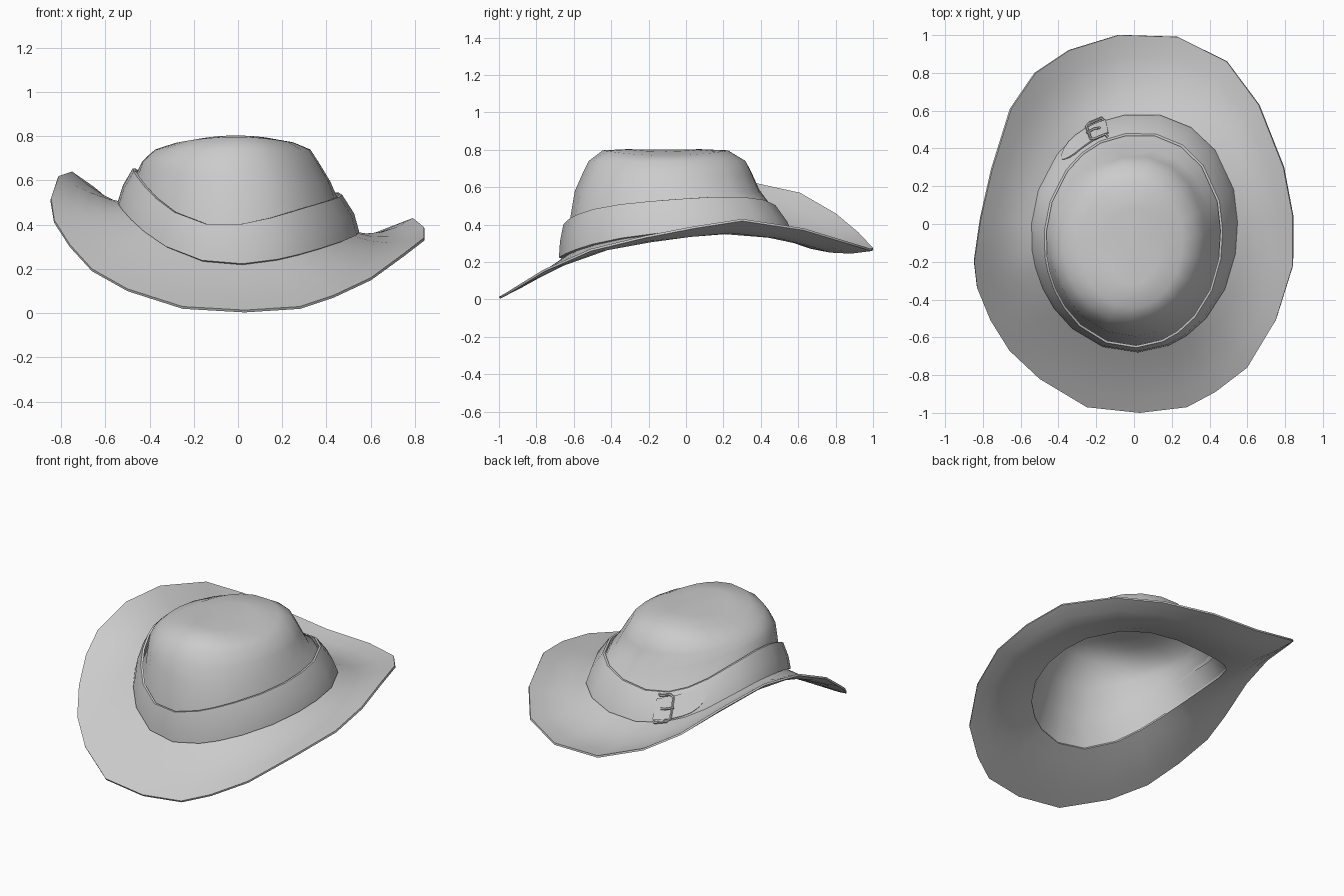
import bpy
from math import sin, cos, atan2, radians

if "Cube" in bpy.data.objects:
    bpy.data.objects.remove(bpy.data.objects["Cube"])

# Brim edge, counter-clockwise from the front
EDGE = [(.03, -1, .014), (.28, -.97, .03), (.43, -.89, .08), (.6, -.76, .16), (.75, -.51, .27),
        (.84, -.22, .34), (.84, .04, .39), (.79, .3, .43), (.66, .63, .38), (.49, .86, .31),
        (.23, .99, .27), (-.08, 1, .275), (-.34, .92, .36), (-.52, .8, .46), (-.65, .61, .57),
        (-.75, .29, .64), (-.81, .03, .62), (-.845, -.2, .52), (-.83, -.34, .42),
        (-.76, -.51, .31), (-.66, -.67, .2), (-.5, -.82, .11), (-.25, -.97, .03)]
ANGLES = [atan2((y + .05) / .63, x / .545) for x, y, z in EDGE]


def low(t):   # height of the hat line where crown meets brim
    return .35 - .07 * cos(t) + .05 * sin(t) + .08 * cos(2 * t) + .08 * cos(t) * sin(t) ** 2


def high(t):  # height of the band's upper edge
    return .518 - .06 * cos(t) + .043 * sin(t) + .075 * cos(2 * t) + .11 * cos(t) * sin(t) ** 2


def ring(cx, cy, rx, ry, zf):
    pts = []
    for t in ANGLES:
        # the head is a little squarer at the back right
        f = 1 + (.055 * sin(2 * t) if sin(t) > 0 and cos(t) > 0 else 0)
        pts.append((cx + rx * f * cos(t), cy + ry * f * sin(t), zf(t)))
    return pts


def finish(name, verts, faces, thick=0, angle=40):
    me = bpy.data.meshes.new(name)
    me.from_pydata(verts, [], faces)
    ob = bpy.data.objects.new(name, me)
    bpy.context.collection.objects.link(ob)
    bpy.ops.object.select_all(action='DESELECT')
    ob.select_set(True)
    bpy.context.view_layer.objects.active = ob
    if thick:
        m = ob.modifiers.new("thickness", 'SOLIDIFY')
        m.thickness = thick
        m.offset = -1
        bpy.ops.object.modifier_apply(modifier=m.name)
    bpy.ops.object.shade_smooth_by_angle(angle=radians(angle))


def loft(name, rings, tip=None, thick=0, angle=40):
    n = len(rings[0])
    verts = [p for r in rings for p in r]
    faces = [(i * n + j, i * n + (j + 1) % n, (i + 1) * n + (j + 1) % n, (i + 1) * n + j)
             for i in range(len(rings) - 1) for j in range(n)]
    if tip:
        verts.append(tip)
        b = (len(rings) - 1) * n
        faces += [(b + j, b + (j + 1) % n, len(verts) - 1) for j in range(n)]
    finish(name, verts, faces, thick, angle)


# Brim: from the curled edge to the head opening, sagging a little at sides and back
opening = ring(0, -.05, .525, .61, low)
brim = []
for k in (0, .25, .5, .75, 1):
    sag = 2 * k * (1 - k)
    brim.append([(o[0] + (i[0] - o[0]) * k, o[1] + (i[1] - o[1]) * k,
                  o[2] + (i[2] - o[2]) * k - (.045 + .028 * sin(t) + .015 * cos(t)) * sag)
                 for o, i, t in zip(EDGE, opening, ANGLES)])
loft("brim", brim, thick=.012)

# Crown: hollow, with a gently flattened top
loft("crown", [
    opening,
    ring(-.005, -.085, .445, .54, high),
    ring(-.01, -.1, .425, .495, lambda t: .61 - .045 * cos(t) + .03 * cos(2 * t)),
    ring(-.02, -.1, .39, .455, lambda t: .68 - .02 * cos(t) + .01 * cos(2 * t)),
    ring(-.025, -.1, .35, .42, lambda t: .74),
    ring(-.015, -.11, .27, .335, lambda t: .783 - .014 * cos(2 * t)),
    ring(-.01, -.12, .15, .2, lambda t: .797 - .006 * cos(2 * t))],
    tip=(-.01, -.12, .801), angle=60)

# Hat band with a free-standing upper lip
loft("band", [
    ring(0, -.05, .53, .615, lambda t: low(t) - .002),
    ring(0, -.05, .545, .63, lambda t: low(t) + .003),
    ring(0, -.065, .522, .609, lambda t: (low(t) + high(t)) / 2),
    ring(-.005, -.0875, .472, .568, high),
    ring(-.005, -.0875, .46, .556, high),
    ring(-.005, -.082, .472, .56, lambda t: high(t) - .06)])


def on_band(deg, v, off):
    """Point on the band at an angle, height share v, lifted by off."""
    t = radians(deg)
    rx = .545 - .073 * v + off
    ry = .63 - .062 * v + off
    return (rx * cos(t), -.05 - .0375 * v + ry * sin(t), low(t) + (high(t) - low(t)) * v)


# Strap end with a rounded tip
cols = [(106, .34), (112, .36), (118, .38), (124, .38), (129, .36), (133, .28), (136, .15), (137.5, .04)]
verts = [on_band(d, .5 + w * s, .014) for d, w in cols for s in (-1, 0, 1)]
faces = [(3 * i + k, 3 * i + 3 + k, 3 * i + 4 + k, 3 * i + 1 + k)
         for i in range(len(cols) - 1) for k in (0, 1)]
finish("strap_end", verts, faces, thick=.012)


def tube(name, pts, radius):
    cu = bpy.data.curves.new(name, 'CURVE')
    cu.dimensions = '3D'
    cu.bevel_depth = radius
    cu.bevel_resolution = 1
    cu.use_fill_caps = True
    sp = cu.splines.new('POLY')
    sp.points.add(len(pts) - 1)
    for p, co in zip(sp.points, pts):
        p.co = (*co, 1)
    ob = bpy.data.objects.new(name, cu)
    bpy.context.collection.objects.link(ob)
    bpy.ops.object.select_all(action='DESELECT')
    ob.select_set(True)
    bpy.context.view_layer.objects.active = ob
    bpy.ops.object.convert(target='MESH')
    bpy.ops.object.shade_smooth_by_angle(angle=radians(50))


# Buckle frame with rounded corners, its ends tucked into the band, and its prong
frame = [(107, .06, 0), (108, .06, .018), (115, .06, .02), (117, .16, .02),
         (117, .84, .02), (115, .94, .02), (108, .94, .018), (107, .94, 0)]
tube("buckle_frame", [on_band(*p) for p in frame], .008)
tube("buckle_prong", [on_band(d, .5, o) for d, o in ((110, .016), (113, .026), (118, .026))], .007)
